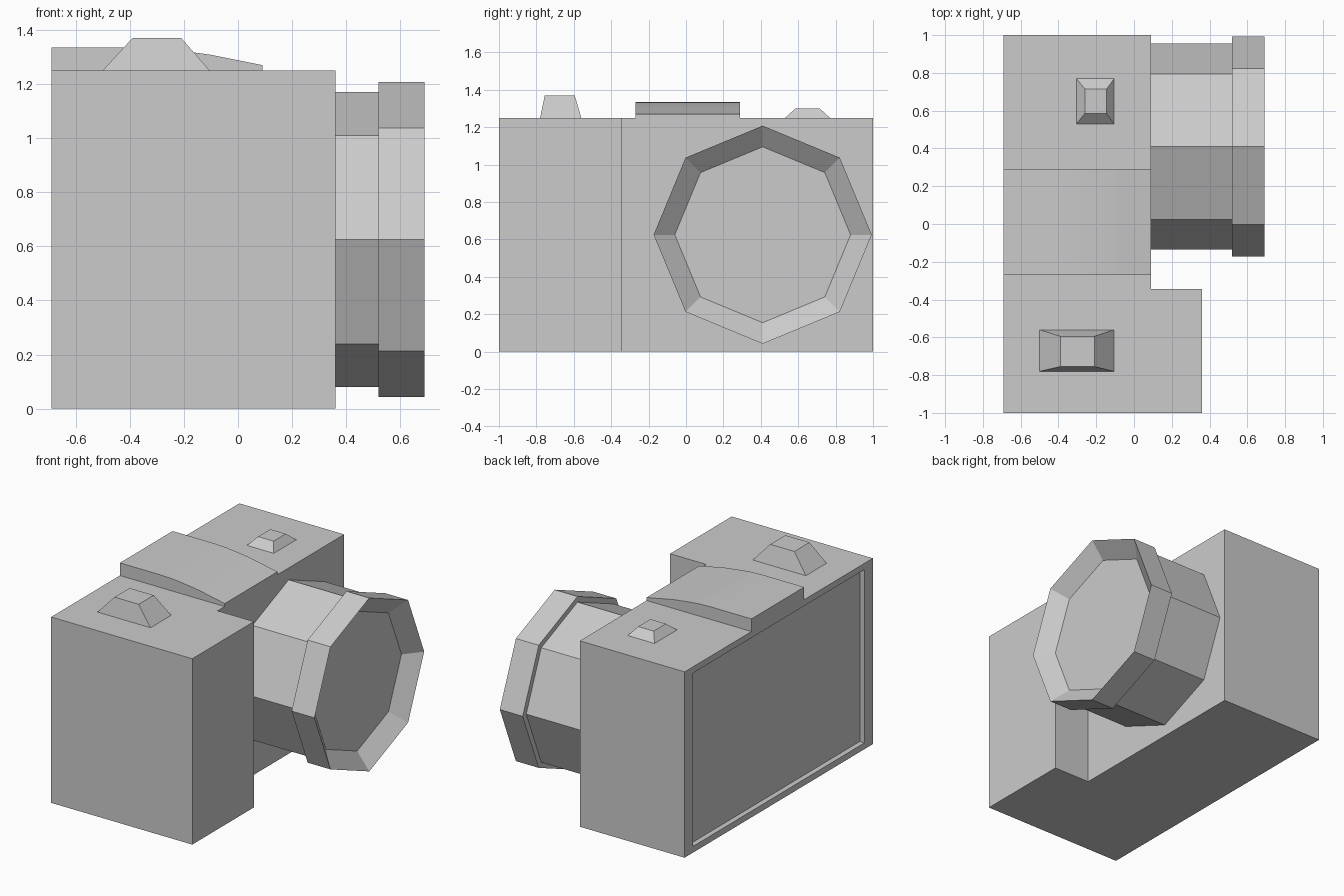
import bpy, bmesh
from math import sin, cos, pi
from mathutils import Vector

if "Cube" in bpy.data.objects:
    bpy.data.objects.remove(bpy.data.objects["Cube"])


def finish(name, bm):
    bmesh.ops.recalc_face_normals(bm, faces=bm.faces[:])
    mesh = bpy.data.meshes.new(name)
    bm.to_mesh(mesh)
    bm.free()
    obj = bpy.data.objects.new(name, mesh)
    bpy.context.collection.objects.link(obj)
    return obj


def prism(points, offset):
    """Closed outline extruded along an offset."""
    bm = bmesh.new()
    face = bm.faces.new([bm.verts.new(p) for p in points])
    new = bmesh.ops.extrude_face_region(bm, geom=[face], use_keep_orig=True)["geom"]
    verts = [g for g in new if isinstance(g, bmesh.types.BMVert)]
    bmesh.ops.translate(bm, verts=verts, vec=Vector(offset))
    bmesh.ops.recalc_face_normals(bm, faces=bm.faces[:])
    return bm


def bridge(bm, rings):
    """Join rings of points with quads and cap both ends."""
    loops = [[bm.verts.new(p) for p in ring] for ring in rings]
    n = len(loops[0])
    for a, b in zip(loops, loops[1:]):
        for i in range(n):
            j = (i + 1) % n
            bm.faces.new((a[i], a[j], b[j], b[i]))
    bm.faces.new(loops[0])
    bm.faces.new(loops[-1])


def button(name, base, top, z0, z1):
    bm = bmesh.new()
    rings = []
    for (xa, xb, ya, yb), z in ((base, z0), (top, z1)):
        rings.append([(xa, ya, z), (xb, ya, z), (xb, yb, z), (xa, yb, z)])
    bridge(bm, rings)
    finish(name, bm)


# Body with hand grip: L-shaped outline
outline = [(-0.69, -1), (0.36, -1), (0.36, -0.345), (0.09, -0.345), (0.09, 1), (-0.69, 1)]
bm = prism([(x, y, 0) for x, y in outline], (0, 0, 1.25))

# Recessed screen in the back face
back = min(bm.faces, key=lambda f: f.calc_center_median().x)
bmesh.ops.inset_individual(bm, faces=[back], thickness=0.06)
for v in back.verts:
    v.co.y *= 0.895 / 0.94
bmesh.ops.inset_individual(bm, faces=[back], thickness=0.0)
for v in back.verts:
    v.co.x += 0.035
finish("camera_body", bm)

# Viewfinder hump, sloping down to the front
hump = [(-0.69, 1.25), (-0.69, 1.335), (-0.38, 1.335), (-0.30, 1.332), (-0.23, 1.325),
        (-0.15, 1.315), (-0.10, 1.308), (0.09, 1.27), (0.09, 1.25)]
finish("viewfinder_hump", prism([(x, -0.27, z) for x, z in hump], (0, 0.56, 0)))

# Octagonal lens with a flared rim and sunken glass
lens = [(0.09, 0.545), (0.52, 0.545), (0.52, 0.583), (0.69, 0.583), (0.60, 0.47)]
bm = bmesh.new()
bridge(bm, [[(x, 0.41 + r * cos(i * pi / 4), 0.625 + r * sin(i * pi / 4)) for i in range(8)]
            for x, r in lens])
finish("lens", bm)

# Tapered buttons on top
button("shutter_button", (-0.50, -0.105, -0.78, -0.56), (-0.39, -0.21, -0.755, -0.595), 1.25, 1.37)
button("small_button", (-0.305, -0.105, 0.53, 0.77), (-0.26, -0.145, 0.585, 0.715), 1.25, 1.30)
